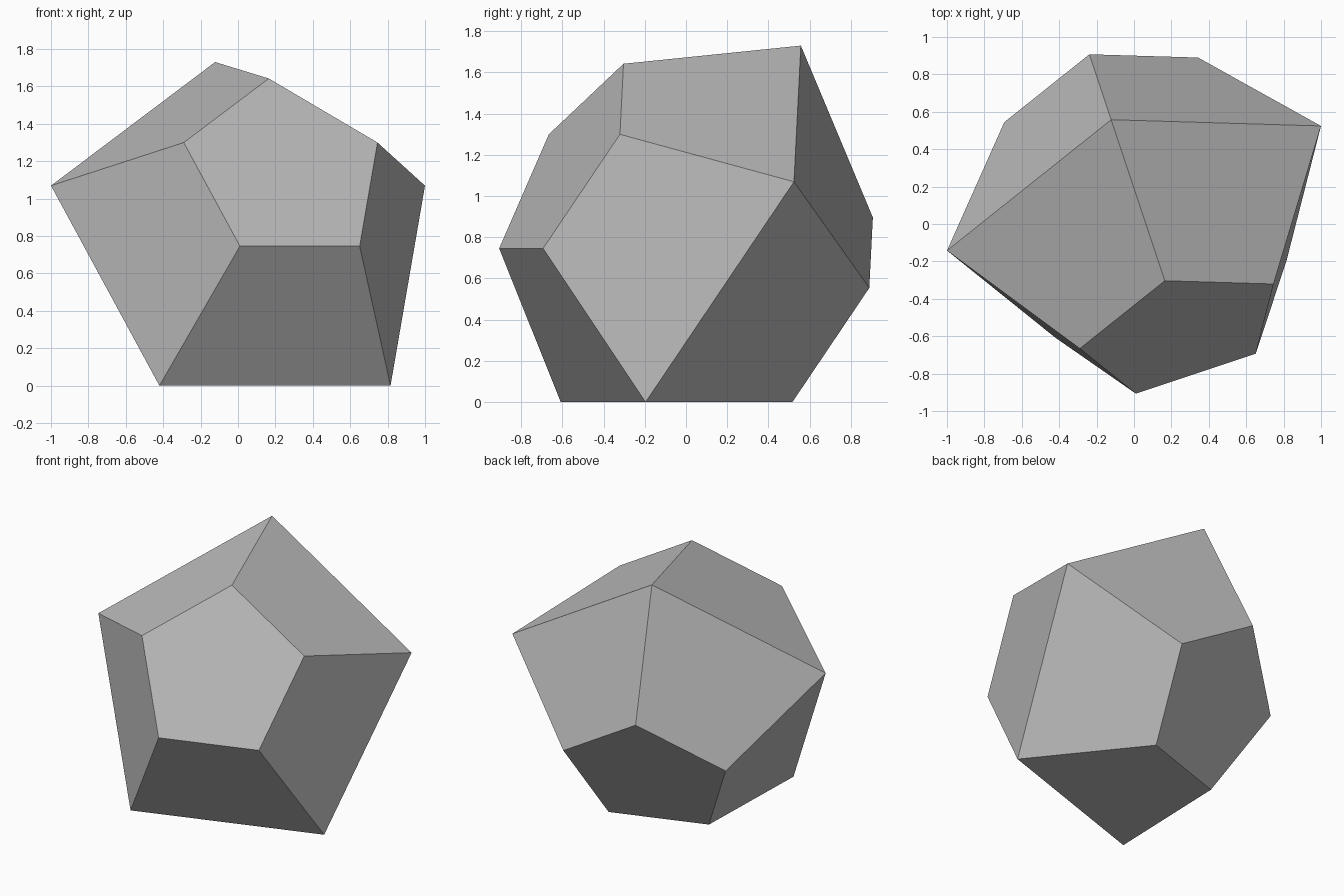
import bpy, bmesh, math
from mathutils import Matrix, Vector

cube = bpy.data.objects.get("Cube")
if cube:
    bpy.data.objects.remove(cube, do_unlink=True)

SIDES = 5
WAIST, CAP, HALF = 1.108, 0.574, 0.739   # waist radius, end radius, half height

# Plain grey material
grey = bpy.data.materials.new("grey")
grey.use_nodes = True
colour = (0.5, 0.5, 0.5, 1)
grey.diffuse_color = colour
grey.node_tree.nodes["Principled BSDF"].inputs["Base Color"].default_value = colour

# Three pentagon rings: small end, wide waist, small end
bm = bmesh.new()
rings = []
for radius, z in ((CAP, -HALF), (WAIST, 0), (CAP, HALF)):
    ring = []
    for i in range(SIDES):
        a = math.pi / 2 + math.tau * i / SIDES
        ring.append(bm.verts.new((radius * math.cos(a), radius * math.sin(a), z)))
    rings.append(ring)

# Flat ends and sloping side panels
bm.faces.new(rings[0])
bm.faces.new(rings[-1])
for low, high in zip(rings, rings[1:]):
    for i in range(SIDES):
        j = (i + 1) % SIDES
        bm.faces.new((low[i], low[j], high[j], high[i]))
bmesh.ops.recalc_face_normals(bm, faces=bm.faces)

# Tip the solid so it rests on one side panel, then turn it
tilt = math.atan2(HALF, (WAIST - CAP) * math.cos(math.pi / SIDES))
turn = Matrix.Rotation(math.radians(18.43), 4, "Z") @ Matrix.Rotation(tilt, 4, "X")
bmesh.ops.transform(bm, matrix=turn, verts=bm.verts)

# Centre on the origin and stand on the ground
lo = Vector([min(v.co[k] for v in bm.verts) for k in range(3)])
hi = Vector([max(v.co[k] for v in bm.verts) for k in range(3)])
mid = (lo + hi) / 2
bmesh.ops.translate(bm, vec=(-mid.x, -mid.y, -lo.z), verts=bm.verts)

mesh = bpy.data.meshes.new("pentagonal_bifrustum")
bm.to_mesh(mesh)
bm.free()
mesh.materials.append(grey)
solid = bpy.data.objects.new("pentagonal_bifrustum", mesh)
bpy.context.scene.collection.objects.link(solid)
